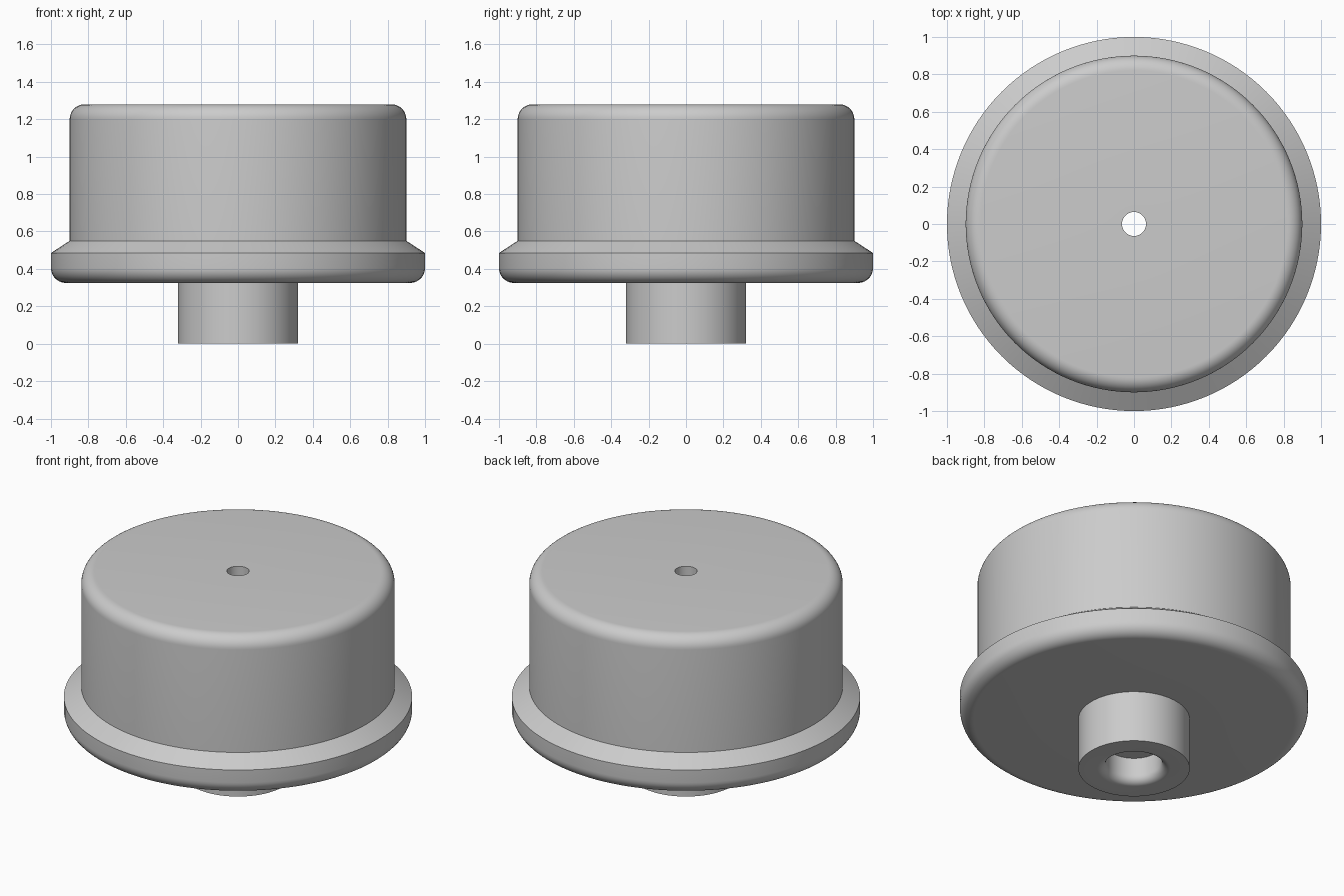
import bpy, bmesh, math
from mathutils import Matrix

cube = bpy.data.objects.get("Cube")
if cube:
    bpy.data.objects.remove(cube, do_unlink=True)

SEGMENTS = 128


def arc(cx, cz, radius, start, end, steps=10):
    """Points of a rounded edge in the radius/height plane, angles in degrees."""
    angles = [math.radians(start + (end - start) * i / steps) for i in range(steps + 1)]
    return [(cx + radius * math.cos(a), cz + radius * math.sin(a)) for a in angles]


def lathe(name, profile, material):
    """Revolve a closed radius/height profile around the z axis."""
    bm = bmesh.new()
    verts = [bm.verts.new((r, 0, z)) for r, z in profile]
    edges = [bm.edges.new((a, b)) for a, b in zip(verts, verts[1:] + verts[:1])]
    bmesh.ops.spin(bm, geom=verts + edges, cent=(0, 0, 0), axis=(0, 0, 1),
                   angle=math.tau, steps=SEGMENTS, use_merge=True)
    bmesh.ops.remove_doubles(bm, verts=bm.verts, dist=0.0001)
    bmesh.ops.recalc_face_normals(bm, faces=bm.faces)
    mesh = bpy.data.meshes.new(name)
    bm.to_mesh(mesh)
    bm.free()
    mesh.materials.append(material)
    obj = bpy.data.objects.new(name, mesh)
    bpy.context.collection.objects.link(obj)
    bpy.ops.object.select_all(action='DESELECT')
    obj.select_set(True)
    bpy.context.view_layer.objects.active = obj
    bpy.ops.object.shade_smooth_by_angle(angle=math.radians(25))
    return obj


grey = bpy.data.materials.new("light_grey")
grey.use_nodes = True
colour = (0.6, 0.6, 0.6, 1)
grey.diffuse_color = colour
grey.node_tree.nodes["Principled BSDF"].inputs["Base Color"].default_value = colour

# Stem, flange and drum form one turned body with a stepped bore
profile = [(0.32, 0), (0.32, 0.325)]                   # stem
profile += arc(0.92, 0.405, 0.08, -90, 0)              # rounded flange underside
profile += [(1, 0.485), (0.9, 0.55)]                   # sloped flange shoulder
profile += arc(0.82, 1.2, 0.08, 0, 90)                 # drum wall and rounded rim
profile += [(0.064, 1.28), (0.064, 0.16), (0.16, 0.16)]  # narrow bore and its step
profile += arc(0.21, 0.05, 0.05, 180, 270)             # rounded mouth of wide bore
lathe("housing", profile, grey)
